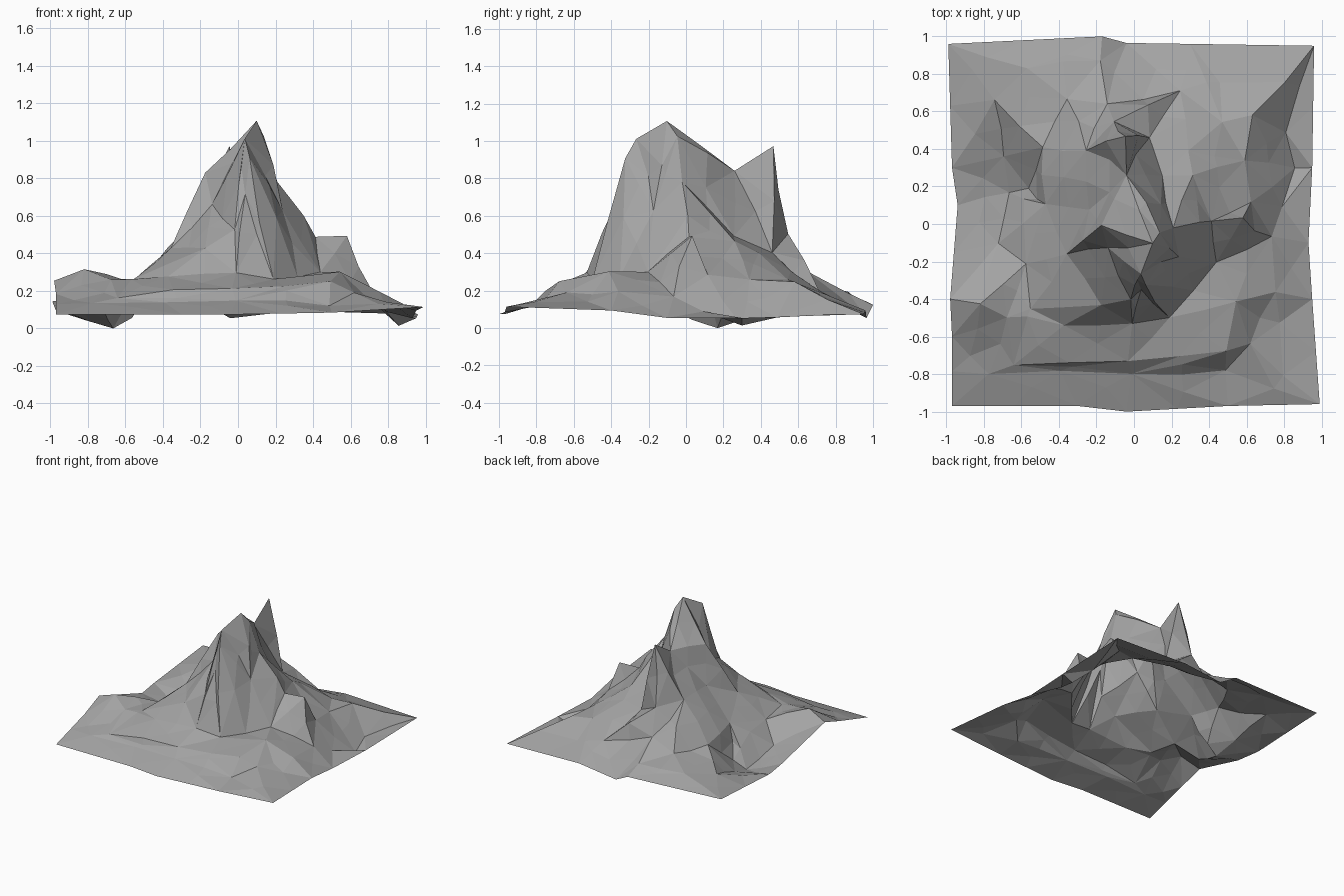
import bpy, bmesh, random
from mathutils import Vector
from mathutils.geometry import delaunay_2d_cdt

if "Cube" in bpy.data.objects:
    bpy.data.objects.remove(bpy.data.objects["Cube"])

random.seed(7)

# Outer rim of the terrain sheet, counter-clockwise
rim = [(-.97, -.97, .08), (-.3, -.97, .08), (-.04, -1, .08), (.5, -.97, .09),
       (.99, -.96, .12), (.95, -.4, .10), (.93, -.1, .06), (.95, .3, .06),
       (.96, .95, .08), (.3, .96, .10), (-.04, .965, .06), (-.17, 1, .13),
       (-.99, .96, .15), (-.97, .3, .10), (-.94, .1, .10), (-.98, -.4, .26),
       (-.97, -.6, .19)]

# Front terrace: lower and upper lines of the step
step_low = [(-.77, -.79, .14), (0, -.8, .16), (.5, -.78, .14)]
step_top = [(-.64, -.74, .18), (-.03, -.74, .23), (.5, -.68, .25)]

# Line where the steep front of the mountain meets the terrace
front_foot = [(-.57, -.49, .26), (-.36, -.55, .29), (0, -.52, .31), (.18, -.49, .27),
              (.54, -.41, .31)]
# Top of that steep front band
front_brow = [(-.54, -.44, .28), (-.18, -.43, .44), (-.02, -.4, .54), (.03, -.355, .73)]

# Foothills and hollows around the mountain
foot = [(-.83, -.42, .32), (-.68, -.5, .27), (.61, -.65, .2),
        (.75, -.35, .2), (.73, -.08, .17), (.63, .12, .29), (.87, .3, .03),
        (.82, .5, .06), (.8, .1, .1), (.58, .35, .27), (.63, .57, .25),
        (.46, .55, .27), (.25, .7, .2), (-.17, .88, .2),
        (-.56, .83, .2), (-.35, .68, .25), (-.74, .66, .17), (-.7, .36, .07),
        (-.67, .18, 0), (-.57, .18, .06), (-.72, -.1, .13)]

# Flanks: ledges half way up
flank = [(-.58, -.2, .26), (-.35, -.15, .44), (.33, -.34, .29), (.45, -.2, .32),
         (.57, .03, .51), (.42, .02, .5), (.36, 0, .6),
         (.21, -.02, .8), (.25, -.17, .64), (.28, .4, .42), (.07, .46, .42),
         (.15, .27, .5), (.3, .25, .47), (-.1, .55, .52), (-.15, .64, .31),
         (-.25, .4, .55), (-.5, .4, .25), (-.48, .1, .32), (-.24, .08, .56)]

# Crest running front to back over both summits, with its shoulders
crest = [(.06, -.325, .91), (.03, -.26, 1.01), (.11, -.1, 1.11),
         (-.03, .26, .86), (-.05, .46, .98)]
shoulder = [(.15, -.04, 1.04), (-.18, -.02, .84), (-.15, -.14, .66)]

points, edges = [], []


def add(line, linked=False, closed=False):
    start, n = len(points), len(line)
    points.extend(line)
    if linked:
        edges.extend((start + i, start + (i + 1) % n) for i in range(n if closed else n - 1))


add(rim, True, True)
for line in (step_low, step_top, front_foot, front_brow, crest):
    add(line, True)
for group in (foot, flank, shoulder):
    add(group)

# Triangulate in plan, keeping rim, step and crest lines as edges
co, _, tris, orig, _, _ = delaunay_2d_cdt(
    [Vector(p[:2]) for p in points], edges, [], 1, 1e-5)

bm = bmesh.new()
verts = [bm.verts.new((c.x, c.y, points[o[0]][2])) for c, o in zip(co, orig)]
for t in tris:
    bm.faces.new([verts[i] for i in t])

# Break the big slopes into rough facets
anchors = set(bm.verts)
long_edges = [e for e in bm.edges if e.calc_length() > .28]
bmesh.ops.subdivide_edges(bm, edges=long_edges, cuts=1)
bmesh.ops.triangulate(bm, faces=bm.faces[:])
for v in bm.verts:
    if v not in anchors and not v.is_boundary:
        v.co += Vector((random.uniform(-.014, .014), random.uniform(-.014, .014),
                        random.uniform(-.014, .008)))
bmesh.ops.recalc_face_normals(bm, faces=bm.faces[:])
if sum(f.normal.z for f in bm.faces) < 0:
    bmesh.ops.reverse_faces(bm, faces=bm.faces[:])

mesh = bpy.data.meshes.new("mountain")
bm.to_mesh(mesh)
bm.free()

# Dark rock grey
rock = bpy.data.materials.new("rock")
rock.diffuse_color = (.37, .37, .37, 1)
rock.use_nodes = True
rock.node_tree.nodes["Principled BSDF"].inputs["Base Color"].default_value = rock.diffuse_color
mesh.materials.append(rock)

mountain = bpy.data.objects.new("mountain", mesh)
bpy.context.collection.objects.link(mountain)
mountain.location.z = -min(v.co.z for v in mesh.vertices)
